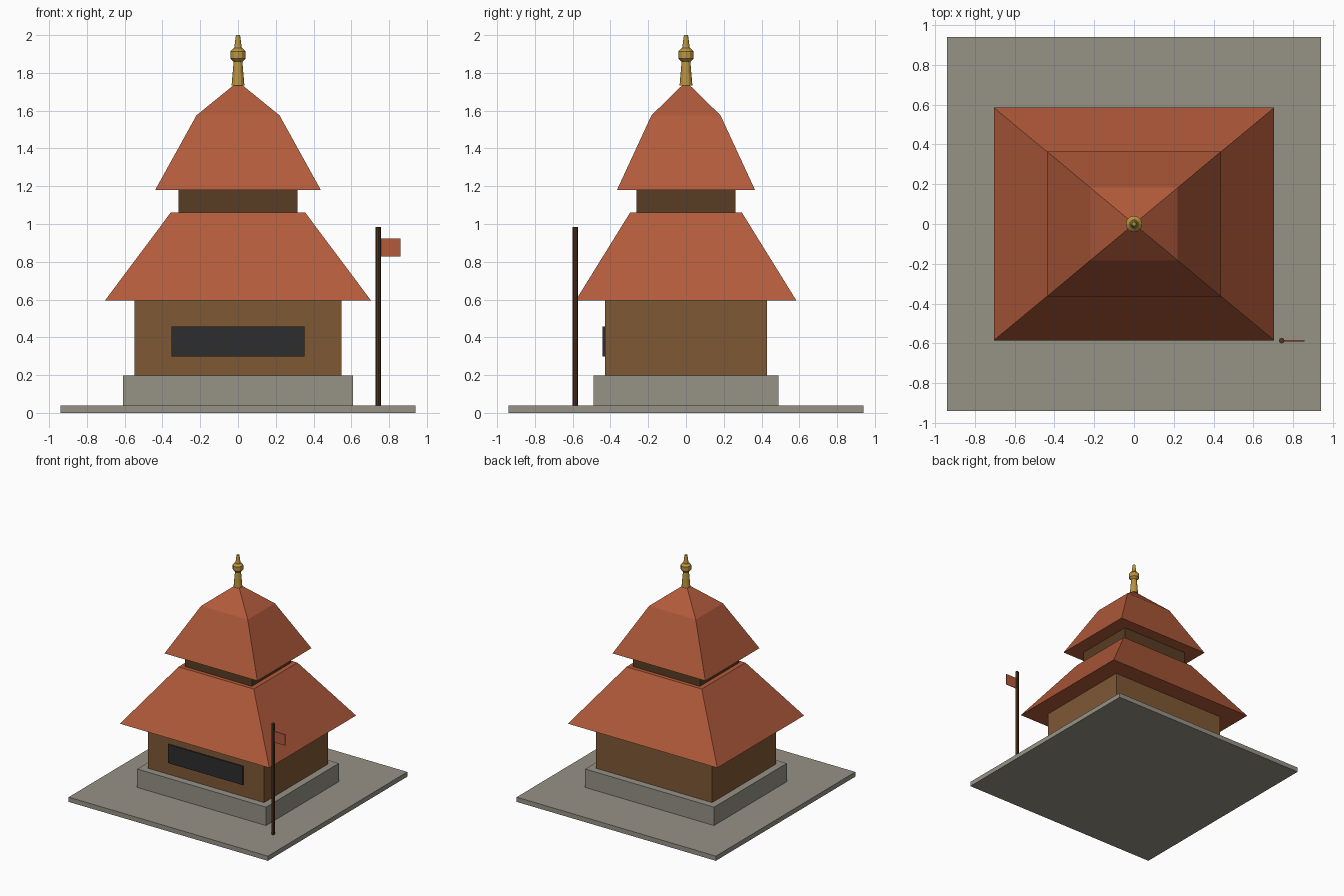
import bpy, bmesh, math

if "Cube" in bpy.data.objects:
    bpy.data.objects.remove(bpy.data.objects["Cube"])


def material(name, rgb):
    m = bpy.data.materials.new(name)
    lin = [(c / 255 / 12.92 if c < 11 else ((c / 255 + 0.055) / 1.055) ** 2.4) for c in rgb]
    m.diffuse_color = (*lin, 1)
    m.use_nodes = True
    m.node_tree.nodes["Principled BSDF"].inputs["Base Color"].default_value = m.diffuse_color
    return m


STONE = material("grey stone", (150, 146, 134))
WOOD = material("brown wall", (128, 88, 53))
DARK_WOOD = material("dark brown wall", (88, 60, 35))
TILE = material("red tile", (178, 91, 59))
GOLD = material("gold", (186, 148, 62))
POLE = material("pole brown", (84, 54, 36))
BLACK = material("black panel", (45, 45, 45))


def loft(name, rings, mat):
    """Skin a stack of equal-sized vertex rings, capped at both ends."""
    bm = bmesh.new()
    loops = [[bm.verts.new(p) for p in ring] for ring in rings]
    n = len(loops[0])
    for a, b in zip(loops, loops[1:]):
        for i in range(n):
            j = (i + 1) % n
            bm.faces.new((a[i], a[j], b[j], b[i]))
    bm.faces.new(loops[0][::-1])
    bm.faces.new(loops[-1])
    me = bpy.data.meshes.new(name)
    bm.to_mesh(me)
    bm.free()
    me.materials.append(mat)
    ob = bpy.data.objects.new(name, me)
    bpy.context.collection.objects.link(ob)
    return ob


def tiers(name, levels, mat, cx=0, cy=0):
    """Rectangular tiers given as (half width, half depth, z)."""
    return loft(name, [[(cx - w, cy - d, z), (cx + w, cy - d, z),
                        (cx + w, cy + d, z), (cx - w, cy + d, z)]
                       for w, d, z in levels], mat)


def box(name, w, d, z0, z1, mat, cx=0, cy=0):
    return tiers(name, [(w, d, z0), (w, d, z1)], mat, cx, cy)


def turned(name, profile, sides, mat, cx=0, cy=0):
    """Turned part given as (radius, z)."""
    return loft(name, [[(cx + r * math.cos(math.tau * i / sides),
                         cy + r * math.sin(math.tau * i / sides), z)
                        for i in range(sides)] for r, z in profile], mat)


# Ground slab, plinth and hall
box("ground_slab", 0.94, 0.94, 0, 0.04, STONE)
box("plinth", 0.608, 0.49, 0.04, 0.197, STONE)
box("lower_wall", 0.548, 0.43, 0.197, 0.595, WOOD)
box("front_panel", 0.353, 0.006, 0.298, 0.457, BLACK, cy=-0.435)

# Two stacked roofs with a recessed storey between
tiers("lower_roof", [(0.705, 0.585, 0.594), (0.355, 0.295, 1.062)], TILE)
box("upper_wall", 0.315, 0.262, 1.062, 1.181, DARK_WOOD)
tiers("upper_roof", [(0.438, 0.365, 1.181), (0.22, 0.183, 1.575),
                     (0.012, 0.010, 1.744)], TILE)

# Gilded finial: tapered shaft, bulb and tip
turned("finial_shaft", [(0.034, 1.732), (0.022, 1.875)], 12, GOLD)
turned("finial_bulb", [(0.022, 1.858), (0.041, 1.877), (0.041, 1.914), (0.022, 1.932)], 12, GOLD)
turned("finial_tip", [(0.021, 1.925), (0.011, 2.0)], 12, GOLD)

# Flagpole and flag
turned("flagpole", [(0.014, 0.04), (0.014, 0.985)], 8, POLE, 0.743, -0.587)
box("flag", 0.053, 0.003, 0.827, 0.922, TILE, 0.806, -0.587)
